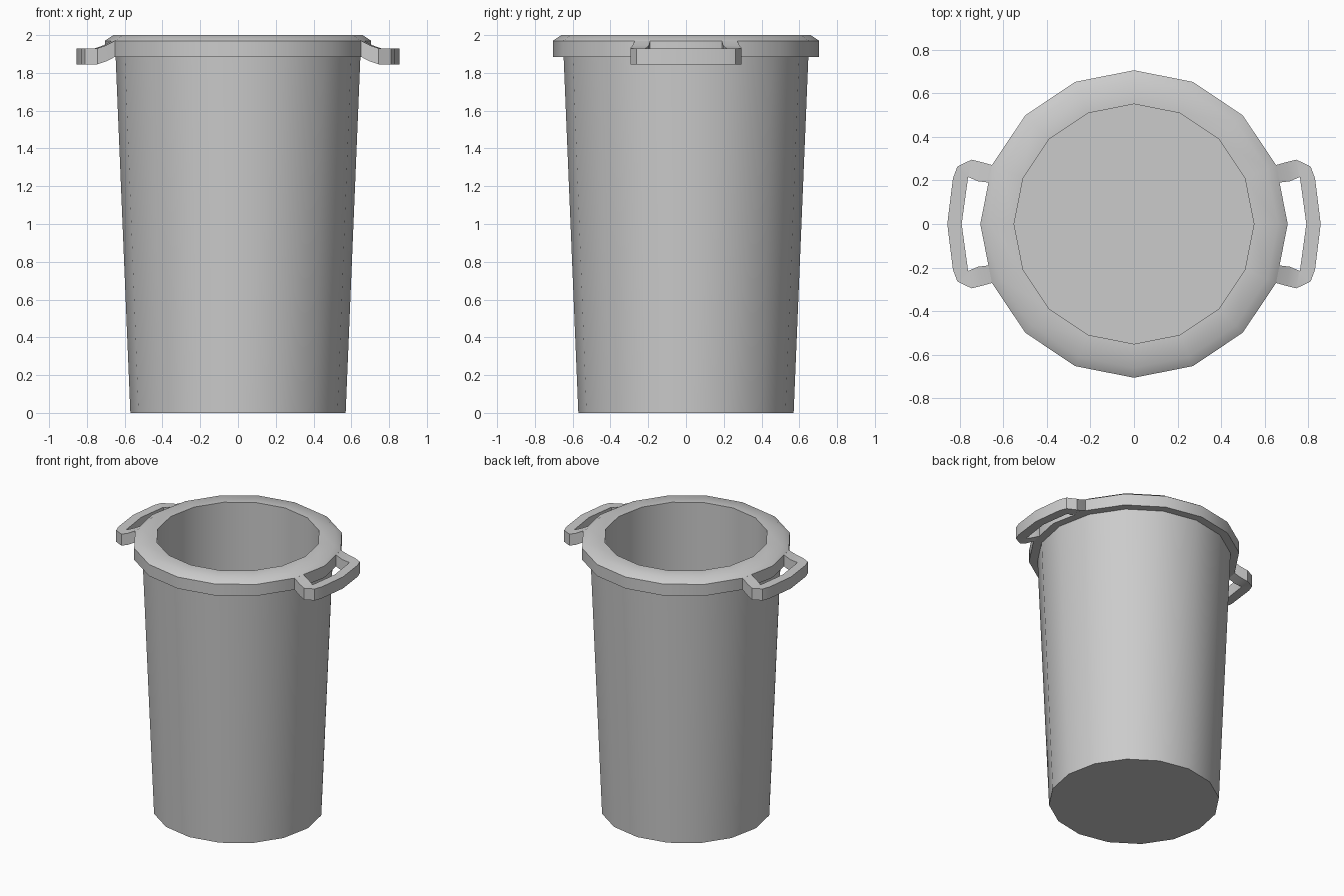
import bpy, bmesh, math

cube = bpy.data.objects.get("Cube")
if cube:
    bpy.data.objects.remove(cube, do_unlink=True)

SIDES = 16

grey = bpy.data.materials.new("light_grey")
grey.use_nodes = True
color = (0.6, 0.6, 0.6, 1)
grey.diffuse_color = color
grey.node_tree.nodes["Principled BSDF"].inputs["Base Color"].default_value = color


def finish(name, bm, angle):
    """Turn a bmesh into a named, smooth-shaded object."""
    bmesh.ops.recalc_face_normals(bm, faces=bm.faces)
    mesh = bpy.data.meshes.new(name)
    bm.to_mesh(mesh)
    bm.free()
    mesh.materials.append(grey)
    obj = bpy.data.objects.new(name, mesh)
    bpy.context.collection.objects.link(obj)
    bpy.ops.object.select_all(action="DESELECT")
    obj.select_set(True)
    bpy.context.view_layer.objects.active = obj
    bpy.ops.object.shade_smooth_by_angle(angle=math.radians(angle))
    return obj


def bridge(bm, a, b):
    """Join two closed rings of vertices with quads."""
    for i in range(len(a)):
        j = (i + 1) % len(a)
        bm.faces.new((a[i], a[j], b[j], b[i]))


# Bin: outer wall, overhanging lip, bevelled rim, inner wall and floor
profile = [(0.57, 0), (0.648, 1.885), (0.705, 1.885), (0.705, 1.97),
           (0.66, 2.0), (0.55, 2.0), (0.55, 0.05)]
bm = bmesh.new()
rings = []
for r, z in profile:
    angles = [math.tau * i / SIDES for i in range(SIDES)]
    rings.append([bm.verts.new((r * math.cos(t), r * math.sin(t), z)) for t in angles])
for a, b in zip(rings, rings[1:]):
    bridge(bm, a, b)
bm.faces.new(rings[0])
bm.faces.new(rings[-1])
finish("bin_body", bm, 40)

# Handles: half a loop, swept from the lip to the middle, then mirrored
# Each station: outer x, outer y, inner x, inner y, top height
stations = [(0.651, 0.27, 0.667, 0.19, 1.97),
            (0.70, 0.284, 0.715, 0.196, 1.945),
            (0.745, 0.295, 0.757, 0.214, 1.93),
            (0.81, 0.263, 0.76, 0.215, 1.93),
            (0.83, 0.21, 0.762, 0.205, 1.93),
            (0.856, 0, 0.79, 0, 1.93)]
THICK = 0.085
bm = bmesh.new()
rings = []
for ox, oy, ix, iy, top in stations:
    corners = [(ox, oy, top), (ix, iy, top), (ix, iy, top - THICK), (ox, oy, top - THICK)]
    rings.append([bm.verts.new(c) for c in corners])
for a, b in zip(rings, rings[1:]):
    bridge(bm, a, b)
bm.faces.new(rings[0])
handles = finish("side_handles", bm, 35)
mirror = handles.modifiers.new("mirror", "MIRROR")
mirror.use_axis = (True, True, False)
mirror.merge_threshold = 0.001
